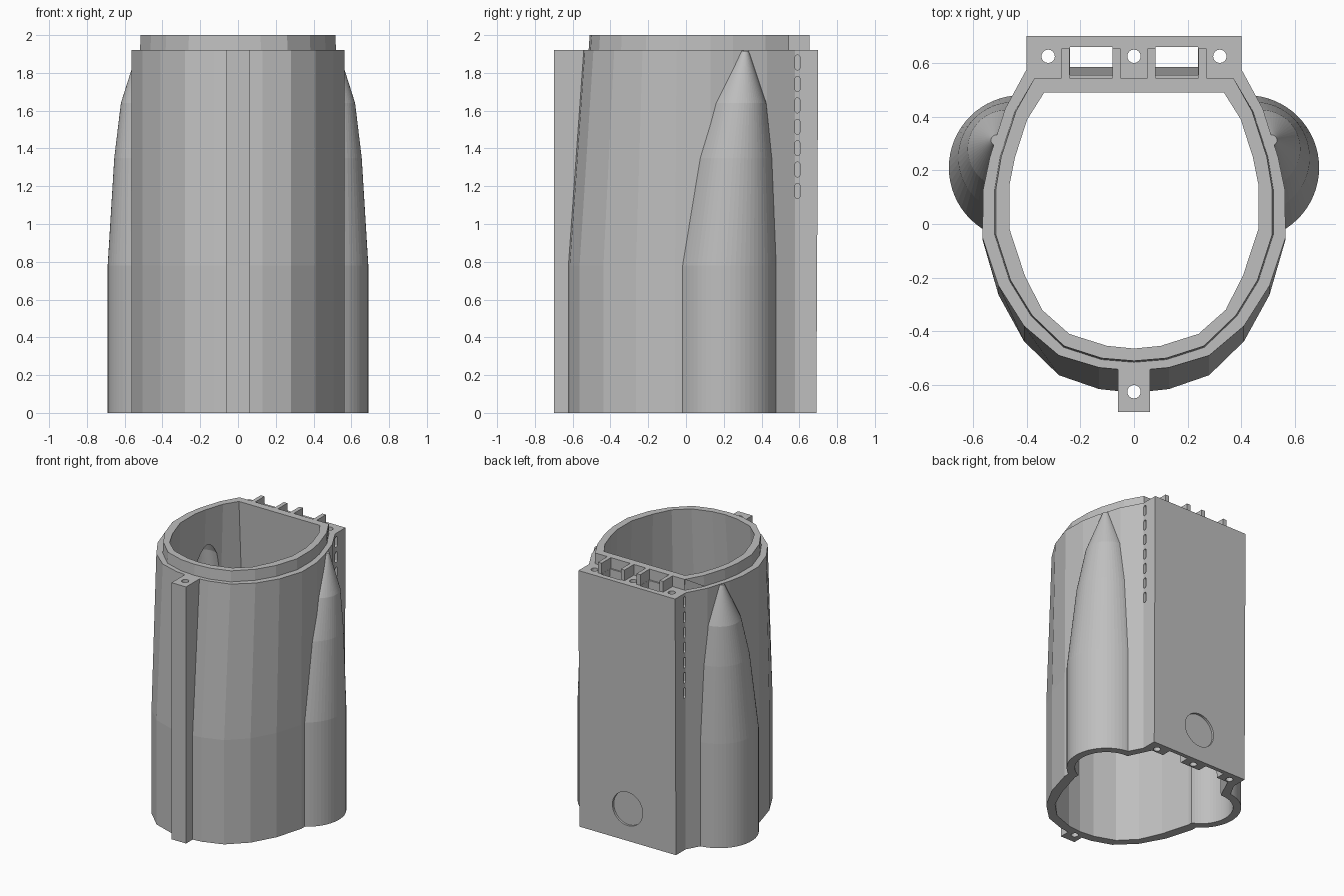
import bpy
import bmesh
from math import cos, sin, pi

cube = bpy.data.objects.get("Cube")
if cube:
    bpy.data.objects.remove(cube, do_unlink=True)

grey = bpy.data.materials.new("plain_grey")
grey.use_nodes = True
grey.diffuse_color = (0.52, 0.52, 0.52, 1)
grey.node_tree.nodes["Principled BSDF"].inputs["Base Color"].default_value = grey.diffuse_color


def loft(name, rings):
    """Closed solid through a stack of equal-sized point rings."""
    bm = bmesh.new()
    rows = [[bm.verts.new(point) for point in ring] for ring in rings]
    count = len(rows[0])
    for low, high in zip(rows, rows[1:]):
        for i in range(count):
            j = (i + 1) % count
            bm.faces.new((low[i], low[j], high[j], high[i]))
    bm.faces.new(rows[0])
    bm.faces.new(rows[-1])
    bmesh.ops.recalc_face_normals(bm, faces=bm.faces)
    mesh = bpy.data.meshes.new(name)
    bm.to_mesh(mesh)
    bm.free()
    mesh.materials.append(grey)
    obj = bpy.data.objects.new(name, mesh)
    bpy.context.collection.objects.link(obj)
    return obj


def outline(half, z, front=1.0, wide=1.0, back=None):
    """Mirror a half outline; stretch its front, its width and move its back edge."""
    points = []
    for i, (x, y) in enumerate(half):
        if i == 0:
            points.append((x, back or y, z))
        else:
            points.append((x * wide, y * front if y < 0 else y, z))
    return points + [(-x, y, z) for x, y, z in reversed(points[:-1])]


def circle(x, y, z, radius, sides):
    return [(x + radius * cos(2 * pi * i / sides),
             y + radius * sin(2 * pi * i / sides), z) for i in range(sides)]


def block(name, x0, x1, y0, y1, z0, z1):
    return loft(name, [[(x0, y0, z), (x1, y0, z), (x1, y1, z), (x0, y1, z)]
                       for z in (z0, z1)])


def combine(base, part, operation):
    mod = base.modifiers.new(part.name, "BOOLEAN")
    mod.operation = operation
    mod.solver = "EXACT"
    mod.object = part
    bpy.context.view_layer.objects.active = base
    bpy.ops.object.modifier_apply(modifier=mod.name)
    bpy.data.objects.remove(part, do_unlink=True)


TOP = 1.92      # shoulder below the lip
BEND = 0.78     # height where the walls start to taper

outer = [(.4, .7), (.4, .577), (.48, .43), (.537, .25), (.562, .13), (.565, -.05),
         (.505, -.23), (.41, -.38), (.28, -.49), (.13, -.535), (0, -.547)]
lip = [(.37, .545), (.44, .42), (.495, .25), (.515, .13), (.515, -.04),
       (.46, -.21), (.38, -.34), (.26, -.455), (.12, -.5), (0, -.51)]
inner = [(.335, .49), (.395, .39), (.44, .25), (.46, .15), (.46, -.02),
         (.405, -.19), (.34, -.32), (.24, -.41), (.1, -.455), (0, -.465)]

# Tapered body with the flat back housing
shell = loft("shell", [outline(outer, 0, 1.15, back=.69),
                       outline(outer, BEND, 1.15, back=.694),
                       outline(outer, TOP)])

# Leaning side pods: centre x, centre y, height, radius
pod = [(.42, .21, 0, .27), (.42, .21, BEND, .27), (.448, .248, 1.35, .207),
       (.475, .28, 1.64, .145), (.513, .312, TOP - .005, .02)]
for side in (1, -1):
    combine(shell, loft("side_pod", [circle(side * x, y, z, r, 64)
                                     for x, y, z, r in pod]), "UNION")

# Front rail, top lip and the ribs behind the lip
combine(shell, block("front_rail", -.06, .06, -.7, -.52, 0, TOP), "UNION")
combine(shell, loft("top_lip", [outline(lip, 1.85, 1.02, 1.015),
                                outline(lip, 2)]), "UNION")
for x in (.05, .24):
    for x0 in (x, -x - .03):
        combine(shell, block("lip_rib", x0, x0 + .03, .515, .655, 1.85, 2), "UNION")

# Hollow interior, including the inside of the pods
combine(shell, loft("cavity", [outline(inner, -.1, 1.22, 1.09, .595),
                               outline(inner, BEND, 1.22, 1.09, .55),
                               outline(inner, 2.1, .98, 1, .485)]), "DIFFERENCE")
for side in (1, -1):
    rings = [circle(side * x, y, z - .1 * (z == 0), max(r - .055, .004), 64)
             for x, y, z, r in pod[:-1]]
    rings.append(circle(side * .5, .3, 1.82, .004, 64))
    combine(shell, loft("pod_cavity", rings), "DIFFERENCE")

# Vertical slots through the back housing
for x0 in (.081, -.239):
    x1 = x0 + .158
    rings = [[(x0, y, z), (x1, y, z), (x1, .66, z), (x0, .66, z)]
             for y, z in ((.588, -.1), (.553, 2.1))]
    combine(shell, loft("slot", rings), "DIFFERENCE")

# Pin holes
for x, y in ((-.32, .625), (0, .625), (.32, .625), (0, -.625)):
    combine(shell, loft("pin_hole", [circle(x, y, z, .025, 16) for z in (-.1, 2.1)]),
            "DIFFERENCE")

# Column of rounded vents on each side of the housing
for side in (1, -1):
    for i in range(7):
        middle = 1.175 + i * .1133
        rings = []
        for x in (.36, .46):
            ring = []
            for k in range(12):
                a = 2 * pi * (k + .5) / 12
                shift = .027 if sin(a) > 0 else -.027
                ring.append((side * x, .59 + .013 * cos(a),
                             middle + shift + .013 * sin(a)))
            rings.append(ring)
        combine(shell, loft("vent", rings), "DIFFERENCE")

# Shallow round recess low on the back
rings = [[(x, y, z + .24) for x, z, _ in circle(0, 0, 0, .125, 40)]
         for y in (.675, .75)]
combine(shell, loft("round_recess", rings), "DIFFERENCE")

# Settle on the ground, crisp facets
for face in shell.data.polygons:
    face.use_smooth = False
    face.material_index = 0
